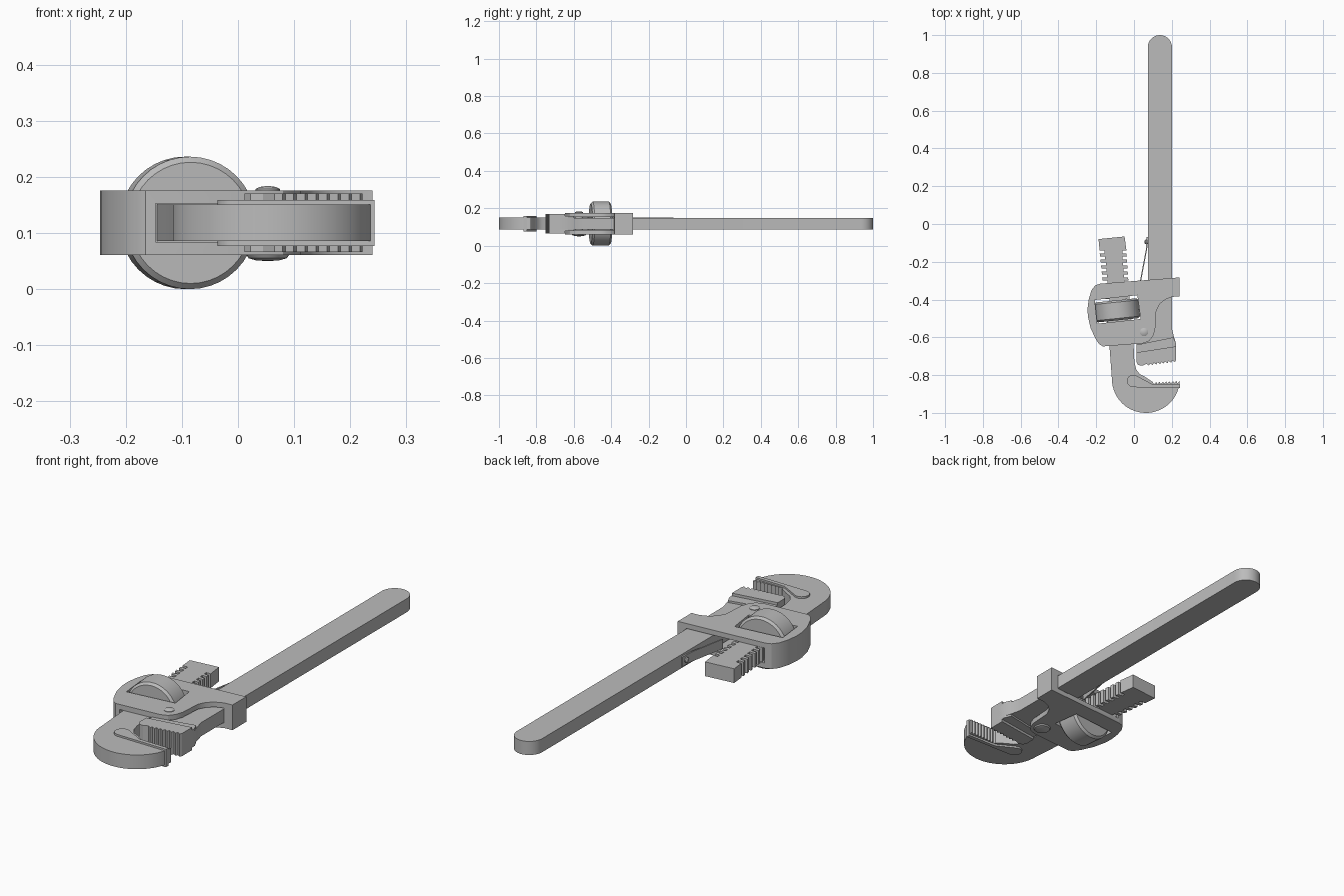
import bpy, bmesh, math
from math import cos, sin, radians
from mathutils import Vector, Matrix

cube = bpy.data.objects.get("Cube")
if cube:
    bpy.data.objects.remove(cube, do_unlink=True)

MID = 0.118      # height of the tool's middle plane
TILT = 0.103     # sideways lean of the hook shank per unit of length

steel = bpy.data.materials.new("grey steel")
steel.use_nodes = True
GREY = (0.5, 0.5, 0.5, 1)
steel.diffuse_color = GREY
steel.node_tree.nodes["Principled BSDF"].inputs["Base Color"].default_value = GREY


def finish(name, bm):
    bmesh.ops.recalc_face_normals(bm, faces=bm.faces)
    mesh = bpy.data.meshes.new(name)
    bm.to_mesh(mesh)
    bm.free()
    mesh.materials.append(steel)
    ob = bpy.data.objects.new(name, mesh)
    bpy.context.collection.objects.link(ob)
    return ob


def activate(ob):
    bpy.ops.object.select_all(action="DESELECT")
    ob.select_set(True)
    bpy.context.view_layer.objects.active = ob


def smooth(ob):
    activate(ob)
    bpy.ops.object.shade_smooth_by_angle(angle=radians(30))
    return ob


def plate(name, outline, half):
    """Outline in plan, extruded evenly about the middle plane."""
    bm = bmesh.new()
    face = bm.faces.new([bm.verts.new((x, y, MID - half)) for x, y in outline])
    out = bmesh.ops.extrude_face_region(bm, geom=[face])
    top = [v for v in out["geom"] if isinstance(v, bmesh.types.BMVert)]
    bmesh.ops.translate(bm, verts=top, vec=(0, 0, 2 * half))
    return finish(name, bm)


def lathe(name, profile, matrix, steps=40):
    """Closed (radius, height) profile spun about z, then placed."""
    bm = bmesh.new()
    vs = [bm.verts.new((r, 0, h)) for r, h in profile]
    edges = [bm.edges.new(p) for p in zip(vs, vs[1:])]
    bmesh.ops.spin(bm, geom=vs + edges, cent=(0, 0, 0), axis=(0, 0, 1),
                   angle=2 * math.pi, steps=steps)
    bmesh.ops.remove_doubles(bm, verts=bm.verts, dist=1e-5)
    bm.transform(matrix)
    return smooth(finish(name, bm))


def arc(cx, cy, rx, ry, a0, a1, n):
    angles = [radians(a0 + (a1 - a0) * i / n) for i in range(n + 1)]
    return [(cx + rx * cos(a), cy + ry * sin(a)) for a in angles]


def saw(p, q, n, depth):
    """Sawtooth line from p to q; depth is the sideways drop in y."""
    p, q = Vector(p), Vector(q)
    pts = []
    for i in range(n):
        a, b = p.lerp(q, i / n), p.lerp(q, (i + 0.75) / n)
        pts += [tuple(a), (b.x, b.y + depth)]
    return pts + [tuple(q)]


def thread(x_at, depth, ys):
    """Square grooves down one edge of the shank."""
    pts = []
    for y in ys:
        x = x_at(y)
        pts += [(x, y), (x + depth, y), (x + depth, y - 0.016), (x, y - 0.016)]
    return pts


def cut(ob, cutter):
    mod = ob.modifiers.new("cut", "BOOLEAN")
    mod.operation, mod.solver, mod.object = "DIFFERENCE", "EXACT", cutter
    activate(ob)
    bpy.ops.object.modifier_apply(modifier=mod.name)
    bpy.data.objects.remove(cutter, do_unlink=True)


# Handle: long bar with a round end, running through to the heel
handle = [(0.2, -0.55), (0.212, -0.6), (0.222, -0.63), (0.222, -0.69),
          (0.012, -0.69), (0.012, -0.6), (0.04, -0.53), (0.073, -0.45)]
handle += arc(0.137, 0.935, 0.064, 0.065, 180, 0, 16)
smooth(plate("handle", handle, 0.031))

# Heel jaw: thicker toothed block with a shoulder behind it
shoulder = [(0.012, -0.64), (0.012, -0.69), (0.222, -0.665), (0.222, -0.63), (0.208, -0.6)]
plate("heel_shoulder", shoulder, 0.04)
heel = [(0.222, -0.648), (0.012, -0.68), (0.012, -0.73), (0.022, -0.747), (0.045, -0.75)]
heel += saw((0.065, -0.74), (0.222, -0.72), 8, -0.011)
plate("heel_jaw", heel, 0.052)

# Hook jaw with threaded shank
ys = [-0.14 - 0.032 * i for i in range(9)]
left = lambda y: -0.188 - TILT * (y + 0.08)
right = lambda y: -0.04 - 0.066 * (y + 0.14)
hook = [(-0.188, -0.08)] + thread(left, 0.026, ys)
hook += [(-0.13, -0.645)] + arc(0.063, -0.82, 0.18, 0.18, 180, 345, 28)
hook += saw((0.243, -0.83), (0.1, -0.837), 8, -0.012)
hook += [(0.06, -0.81), (0.03, -0.795), (0.012, -0.77), (0.002, -0.73), (-0.002, -0.645)]
groove = thread(right, -0.022, ys)
hook += groove[::-1] + [(-0.05, -0.066)]
smooth(plate("hook_jaw", hook, 0.0325))

# Raised jaw insert: round boss with a narrow band to the tip
insert = arc(-0.004, -0.831, 0.033, 0.033, 55, 270, 16)
insert += [(0.243, -0.868), (0.243, -0.85), (0.095, -0.847)]
smooth(plate("hook_insert", insert, 0.041))

# Housing: two cheeks joined by side walls, with a window for the nut
housing = [(0.24, -0.283), (0.24, -0.383), (0.2, -0.386), (0.165, -0.4), (0.135, -0.425),
           (0.118, -0.46), (0.115, -0.51), (0.112, -0.56), (0.1, -0.595),
           (0.08, -0.62), (0.045, -0.632), (-0.165, -0.648), (-0.185, -0.636),
           (-0.205, -0.605), (-0.23, -0.55), (-0.244, -0.49), (-0.246, -0.45),
           (-0.24, -0.4), (-0.225, -0.35), (-0.205, -0.325), (-0.18, -0.316)]
body = plate("housing", housing, 0.0575)
cut(body, plate("slot_cutter", [(-0.185, -0.2), (-0.142, -0.7), (0.2, -0.7), (0.2, -0.2)], 0.0345))
cut(body, plate("window_cutter", [(-0.208, -0.402), (0.018, -0.377), (0.035, -0.503), (-0.195, -0.528)], 0.2))
smooth(body)

# Adjusting nut around the shank
nut = [(0, -0.053), (0.108, -0.053), (0.118, -0.043), (0.118, 0.043), (0.108, 0.053), (0, 0.053)]
lathe("adjusting_nut", nut, Matrix.Translation((-0.09, -0.457, MID))
      @ Matrix.Rotation(math.atan(TILT), 4, "Z") @ Matrix.Rotation(radians(90), 4, "X"))

# Pivot rivet: small domed head above, wide head below
pin = [(0, -0.068), (0.02, -0.067), (0.034, -0.063), (0.04, -0.054), (0.022, -0.05),
       (0.022, 0.06), (0.015, 0.064), (0, 0.066)]
lathe("pivot_rivet", pin, Matrix.Translation((0.053, -0.572, MID)), 28)

# Leaf spring on the handle's side, with its screw
spring = [(0.074, -0.07), (0.066, -0.07), (0.064, -0.13), (0.03, -0.31),
          (0.036, -0.31), (0.07, -0.13)]
plate("leaf_spring", spring, 0.022)
screw = [(0, -0.01), (0.012, -0.01), (0.012, 0.004), (0.008, 0.007), (0, 0.008)]
lathe("spring_screw", screw, Matrix.Translation((0.064, -0.095, MID))
      @ Matrix.Rotation(radians(-90), 4, "Y"), 16)
